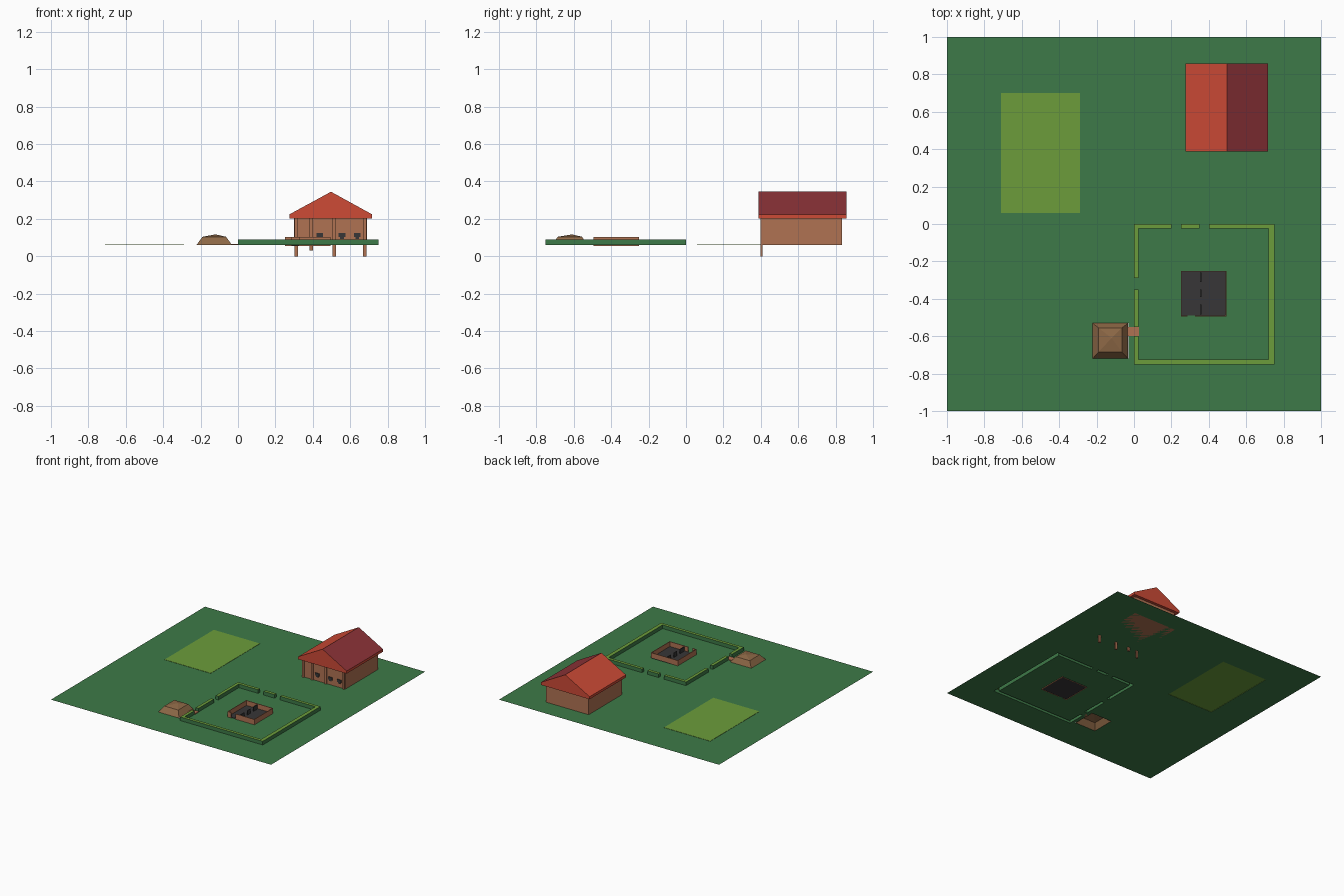
import bpy, bmesh

if "Cube" in bpy.data.objects:
    bpy.data.objects.remove(bpy.data.objects["Cube"])

def mat(name, r, g, b):
    m = bpy.data.materials.new(name)
    m.diffuse_color = (r, g, b, 1)
    m.use_nodes = True
    m.node_tree.nodes["Principled BSDF"].inputs["Base Color"].default_value = m.diffuse_color
    return m

GRASS = mat("grass_green", 0.048, 0.195, 0.065)
LIME = mat("light_green", 0.150, 0.335, 0.044)
CLAY = mat("clay_brown", 0.434, 0.171, 0.086)
RED = mat("roof_red", 0.610, 0.069, 0.037)
MAROON = mat("roof_maroon", 0.270, 0.034, 0.040)
DARK = mat("charcoal", 0.038, 0.037, 0.038)
EARTH = mat("earth_brown", 0.270, 0.140, 0.062)
G = 0.06  # ground level

def finish(name, bm, mats, rule=None):
    bmesh.ops.remove_doubles(bm, verts=bm.verts, dist=1e-5)
    bmesh.ops.recalc_face_normals(bm, faces=bm.faces)
    bm.normal_update()
    if rule:
        for f in bm.faces:
            f.material_index = rule(f)
    me = bpy.data.meshes.new(name)
    bm.to_mesh(me)
    bm.free()
    for m in mats:
        me.materials.append(m)
    ob = bpy.data.objects.new(name, me)
    bpy.context.collection.objects.link(ob)
    return ob

def quad(bm, x0, x1, y0, y1, z):
    bm.faces.new([bm.verts.new(p) for p in
                  ((x0, y0, z), (x1, y0, z), (x1, y1, z), (x0, y1, z))])

def box(name, m, x0, x1, y0, y1, z0, z1):
    bm = bmesh.new()
    bmesh.ops.create_cube(bm, size=1)
    for v in bm.verts:
        v.co = (x1 if v.co.x > 0 else x0, y1 if v.co.y > 0 else y0, z1 if v.co.z > 0 else z0)
    return finish(name, bm, [m])

# Layout: the lawn is divided into cells, each classified by its centre
def kind(x, y):
    if -0.71 < x < -0.29 and 0.06 < y < 0.70:
        return "field"
    if -0.22 < x < -0.03 and -0.72 < y < -0.53:
        return "mound"
    if 0 < x < 0.75 and -0.75 < y < 0 and not (0.025 < x < 0.72 and -0.725 < y < -0.025):
        if y > -0.025 and (0.20 < x < 0.25 or 0.35 < x < 0.40):
            return "lawn"
        if x < 0.025 and -0.35 < y < -0.29:
            return "lawn"
        if x < 0.025 and -0.60 < y < -0.55:
            return "path"
        return "hedge"
    return "lawn"

xs = [-1, -0.71, -0.29, -0.22, -0.03, 0, 0.025, 0.20, 0.25, 0.35, 0.40, 0.72, 0.75, 1]
ys = [-1, -0.75, -0.725, -0.72, -0.60, -0.55, -0.53, -0.35, -0.29, -0.025, 0, 0.06, 0.70, 1]
ground, hedge, field = bmesh.new(), bmesh.new(), bmesh.new()
for x0, x1 in zip(xs, xs[1:]):
    for y0, y1 in zip(ys, ys[1:]):
        k = kind((x0 + x1) / 2, (y0 + y1) / 2)
        if k in ("lawn", "path"):
            quad(ground, x0, x1, y0, y1, G)
        elif k == "hedge":
            quad(hedge, x0, x1, y0, y1, 0.09)
        elif k == "field":
            quad(field, x0, x1, y0, y1, G + 0.002)

# Lawn
finish("lawn", ground, [GRASS])

# Field and hedge: top faces with skirts dropped to the ground
def skirt(bm, z):
    bmesh.ops.remove_doubles(bm, verts=bm.verts, dist=1e-5)
    r = bmesh.ops.extrude_edge_only(bm, edges=[e for e in bm.edges if e.is_boundary])
    for v in r["geom"]:
        if isinstance(v, bmesh.types.BMVert):
            v.co.z = z

for name, bm, mats in (("field", field, [LIME, LIME]), ("hedge", hedge, [LIME, GRASS])):
    skirt(bm, G)
    finish(name, bm, mats, lambda f: 0 if abs(f.normal.z) > 0.5 else 1)

# Earth mound: stacked rings closed with a low peak
bm = bmesh.new()
rings = []
for x0, x1, y0, y1, z in ((-0.222, -0.032, -0.72, -0.53, G),
                          (-0.19, -0.064, -0.685, -0.555, 0.104)):
    rings.append([bm.verts.new(p) for p in
                  ((x0, y0, z), (x1, y0, z), (x1, y1, z), (x0, y1, z))])
peak = bm.verts.new((-0.12, -0.61, 0.117))
for i in range(4):
    j = (i + 1) % 4
    bm.faces.new((rings[0][i], rings[0][j], rings[1][j], rings[1][i]))
    bm.faces.new((rings[1][i], rings[1][j], peak))
finish("earth_mound", bm, [EARTH])
# Clay path through the hedge gap
box("mound_path", CLAY, -0.035, 0.028, -0.60, -0.55, G, G + 0.006)

# Walled courtyard with dark floor and inner partitions
X0, X1, Y0, Y1, T = 0.25, 0.495, -0.495, -0.25, 0.005
box("courtyard_floor", DARK, X0, X1 - T, Y0 + T, Y1, G - 0.003, G + 0.004)
for name, a in (("left", (X0, X0 + T, Y0, Y1)), ("right", (X1 - T, X1, Y0, Y1)),
                ("back", (X0, X1, Y1 - T, Y1)), ("front_short", (X0, 0.285, Y0, Y0 + T)),
                ("front_long", (0.325, X1, Y0, Y0 + T))):
    box("courtyard_wall_" + name, CLAY, *a, G - 0.005, 0.104)
for i, (a, b) in enumerate(((-0.485, -0.43), (-0.39, -0.35), (-0.31, -0.26))):
    box(f"courtyard_partition_{i}", DARK, 0.354, 0.36, a, b, G, 0.1)

# House walls
box("house_walls", CLAY, 0.30, 0.69, 0.408, 0.835, G, 0.205)

# Front columns, running down through the lawn
for i, (x, z) in enumerate(((0.312, 0), (0.392, 0.03), (0.515, 0), (0.678, 0))):
    box(f"house_column_{i}", CLAY, x - 0.009, x + 0.009, 0.398, 0.41, z, 0.203)

# Dark windows with narrow sills
for i, x in enumerate((0.437, 0.556, 0.637)):
    box(f"window_{i}", DARK, x - 0.018, x + 0.018, 0.402, 0.409, 0.102, 0.125)
    box(f"window_base_{i}", DARK, x - 0.01, x + 0.01, 0.403, 0.409, 0.092, 0.102)

# Gabled roof: extruded pentagon-like profile, right slope maroon
bm = bmesh.new()
prof = [(0.275, 0.203), (0.717, 0.203), (0.717, 0.224), (0.497, 0.345), (0.275, 0.224)]
f = bm.faces.new([bm.verts.new((x, 0.387, z)) for x, z in prof])
r = bmesh.ops.extrude_face_region(bm, geom=[f], use_keep_orig=True)
bmesh.ops.translate(bm, vec=(0, 0.472, 0),
                    verts=[v for v in r["geom"] if isinstance(v, bmesh.types.BMVert)])
finish("roof", bm, [RED, MAROON],
       lambda f: 1 if f.normal.z > 0.3 and f.normal.x > 0.2 else 0)
